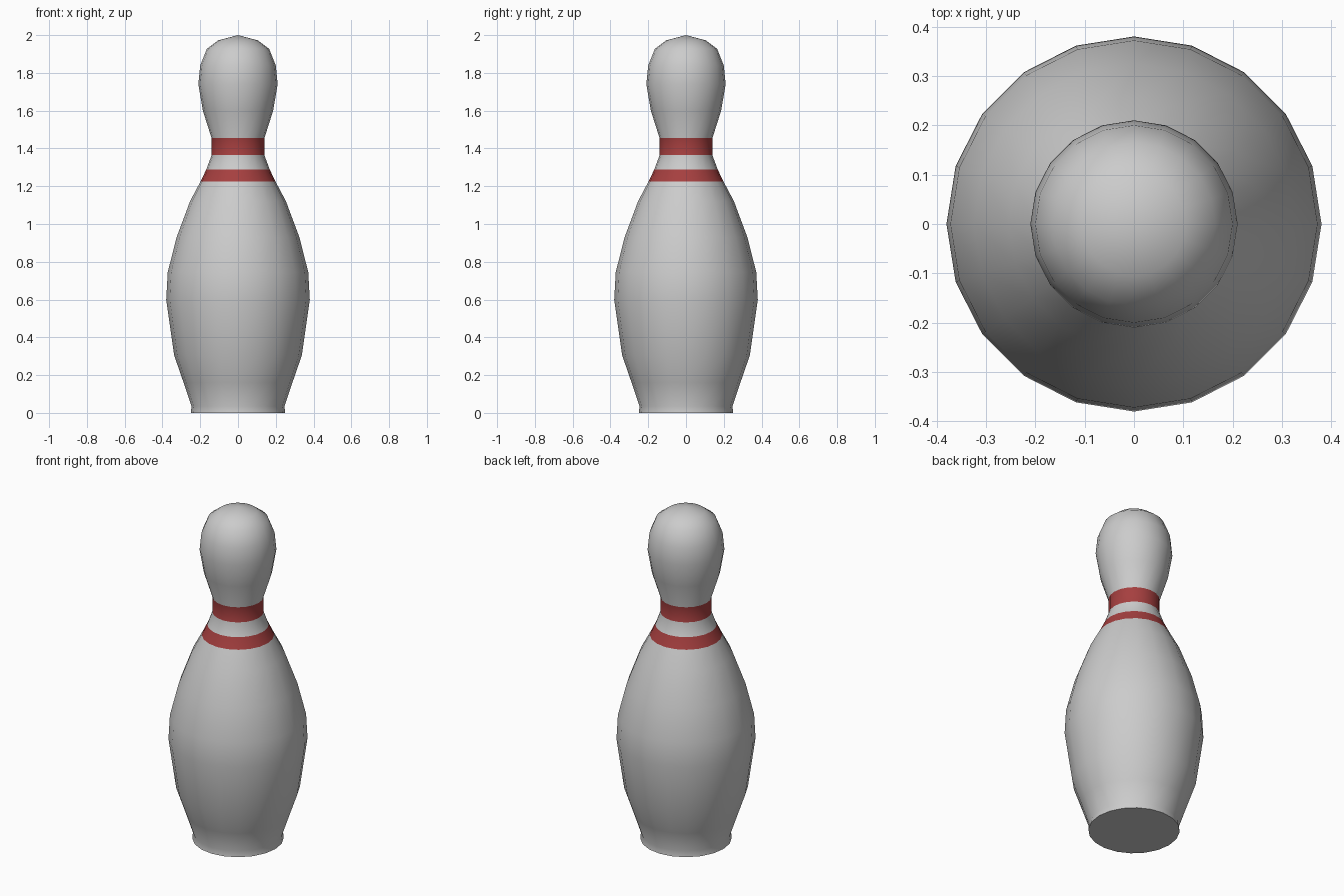
import bpy, bmesh, math

if "Cube" in bpy.data.objects:
    bpy.data.objects.remove(bpy.data.objects["Cube"])

SIDES = 20
# Lathe profile from base to crown: (radius, height)
PROFILE = [(0.25, 0.0), (0.246, 0.035), (0.288, 0.16), (0.338, 0.305), (0.38, 0.6),
           (0.372, 0.745), (0.325, 0.93), (0.254, 1.12), (0.198, 1.226),
           (0.168, 1.288), (0.14, 1.364), (0.14, 1.455), (0.186, 1.6),
           (0.21, 1.74), (0.2, 1.84), (0.165, 1.927), (0.105, 1.972)]
STRIPES = {8, 10}  # profile segments painted red


def material(name, color):
    mat = bpy.data.materials.new(name)
    mat.diffuse_color = color
    mat.use_nodes = True
    mat.node_tree.nodes["Principled BSDF"].inputs["Base Color"].default_value = mat.diffuse_color
    return mat


bm = bmesh.new()
rings = []
for r, z in PROFILE:
    rings.append([bm.verts.new((r * math.cos(2 * math.pi * i / SIDES),
                                r * math.sin(2 * math.pi * i / SIDES), z))
                  for i in range(SIDES)])

# Body, neck and head walls
for s, (low, high) in enumerate(zip(rings, rings[1:])):
    for i in range(SIDES):
        j = (i + 1) % SIDES
        face = bm.faces.new((low[i], low[j], high[j], high[i]))
        face.material_index = 1 if s in STRIPES else 0

# Flat base and rounded crown
bm.faces.new(rings[0][::-1])
tip = bm.verts.new((0, 0, 2.0))
for i in range(SIDES):
    bm.faces.new((rings[-1][i], rings[-1][(i + 1) % SIDES], tip))

mesh = bpy.data.meshes.new("pin")
bm.to_mesh(mesh)
bm.free()
mesh.materials.append(material("white_body", (0.8, 0.8, 0.8, 1)))
mesh.materials.append(material("red_stripe", (0.38, 0.05, 0.05, 1)))

pin = bpy.data.objects.new("bowling_pin", mesh)
bpy.context.collection.objects.link(pin)
bpy.context.view_layer.objects.active = pin
pin.select_set(True)
bpy.ops.object.shade_smooth_by_angle(angle=math.radians(50))
